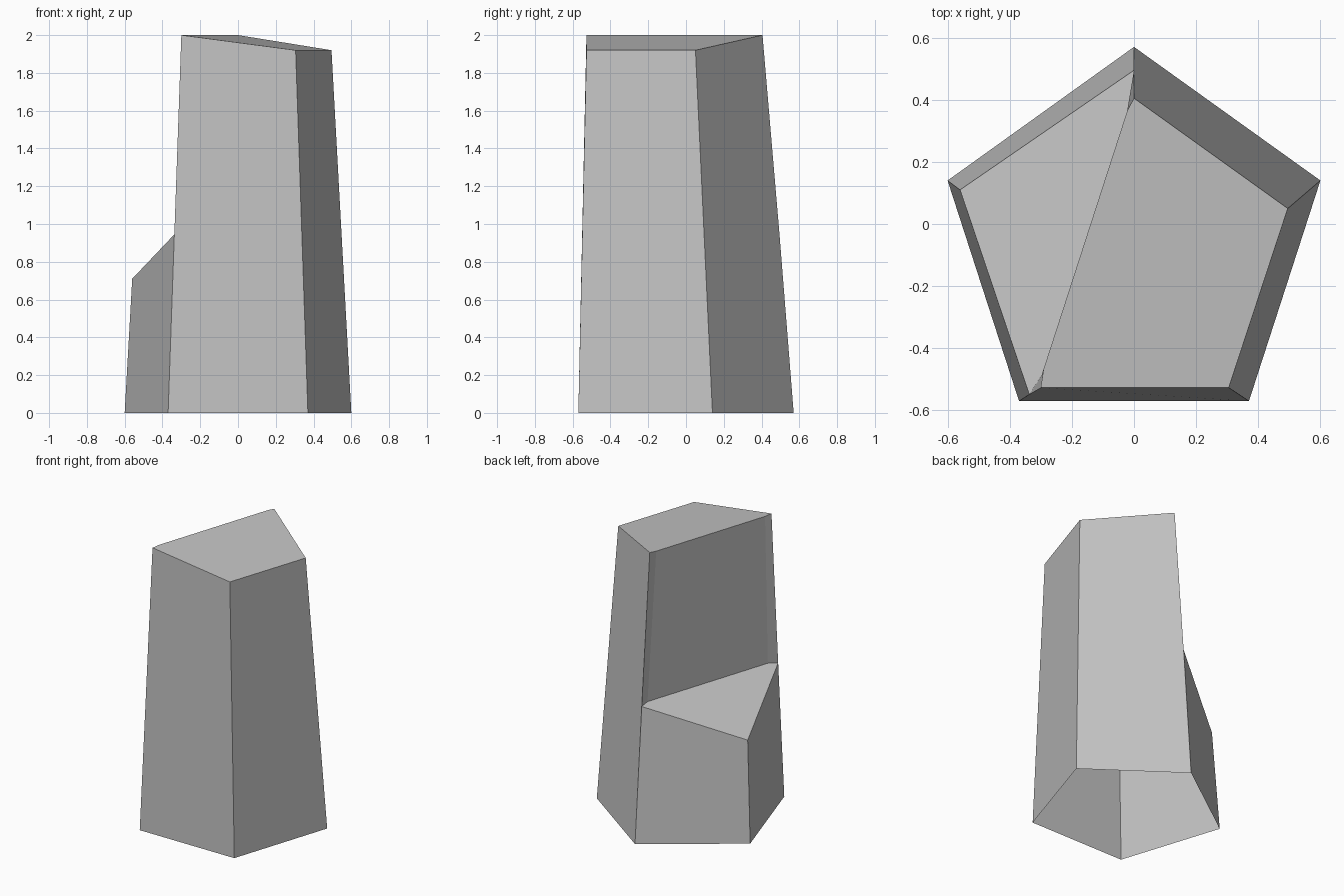
import bpy
import bmesh
from mathutils import Vector

cube = bpy.data.objects.get("Cube")
if cube:
    bpy.data.objects.remove(cube, do_unlink=True)

stone = bpy.data.materials.new("grey stone")
stone.use_nodes = True
GREY = (0.55, 0.55, 0.55, 1)
stone.diffuse_color = GREY
stone.node_tree.nodes["Principled BSDF"].inputs["Base Color"].default_value = GREY

# Split direction across the pillar, and its normal pointing into the tall half
ALONG = Vector((0.308, 0.951, 0))
ACROSS = Vector((0.951, -0.308, 0))


def on_split(along, z):
    """Point on the upright split wall."""
    return ALONG * along - ACROSS * 0.133 + Vector((0, 0, z))


bm = bmesh.new()


def vert(*co):
    return bm.verts.new(co)


# Five-sided base
back, short, front_r, front_l, left = (
    vert(0, 0.57, 0), vert(-0.6, 0.14, 0), vert(-0.37, -0.57, 0),
    vert(0.37, -0.57, 0), vert(0.6, 0.14, 0))

# Sloping top of the tall half
back_t, front_r_t, front_l_t, left_t = (
    vert(0, 0.405, 2), vert(-0.3, -0.527, 2),
    vert(0.305, -0.527, 1.92), vert(0.495, 0.05, 1.92))

# Broken ledge of the short half
short_m = vert(-0.56, 0.11, 0.71)
back_m = vert(0, 0.495, 0.945)
front_r_m = vert(-0.337, -0.549, 0.945)

# Split wall corners
wall_back_t = vert(*on_split(0.34, 2))
wall_front_t = vert(*on_split(-0.535, 2))
wall_back_m = vert(*on_split(0.41, 0.955))
wall_front_m = vert(*on_split(-0.557, 0.955))

# Shell faces, open underneath
for face in (
    (front_r, front_l, front_l_t, front_r_t, front_r_m),
    (front_l, left, left_t, front_l_t),
    (left, back, back_m, back_t, left_t),
    (back, short, short_m, back_m),
    (short, front_r, front_r_m, short_m),
    (front_l_t, left_t, back_t, wall_back_t, wall_front_t, front_r_t),
    (short_m, front_r_m, wall_front_m, wall_back_m, back_m),
    (wall_back_m, wall_front_m, wall_front_t, wall_back_t),
    (back_m, wall_back_m, wall_back_t, back_t),
    (wall_front_m, front_r_m, front_r_t, wall_front_t),
):
    bm.faces.new(face)
bmesh.ops.recalc_face_normals(bm, faces=bm.faces)

mesh = bpy.data.meshes.new("broken_pillar")
bm.to_mesh(mesh)
bm.free()
mesh.materials.append(stone)
pillar = bpy.data.objects.new("broken_pillar", mesh)
bpy.context.collection.objects.link(pillar)
